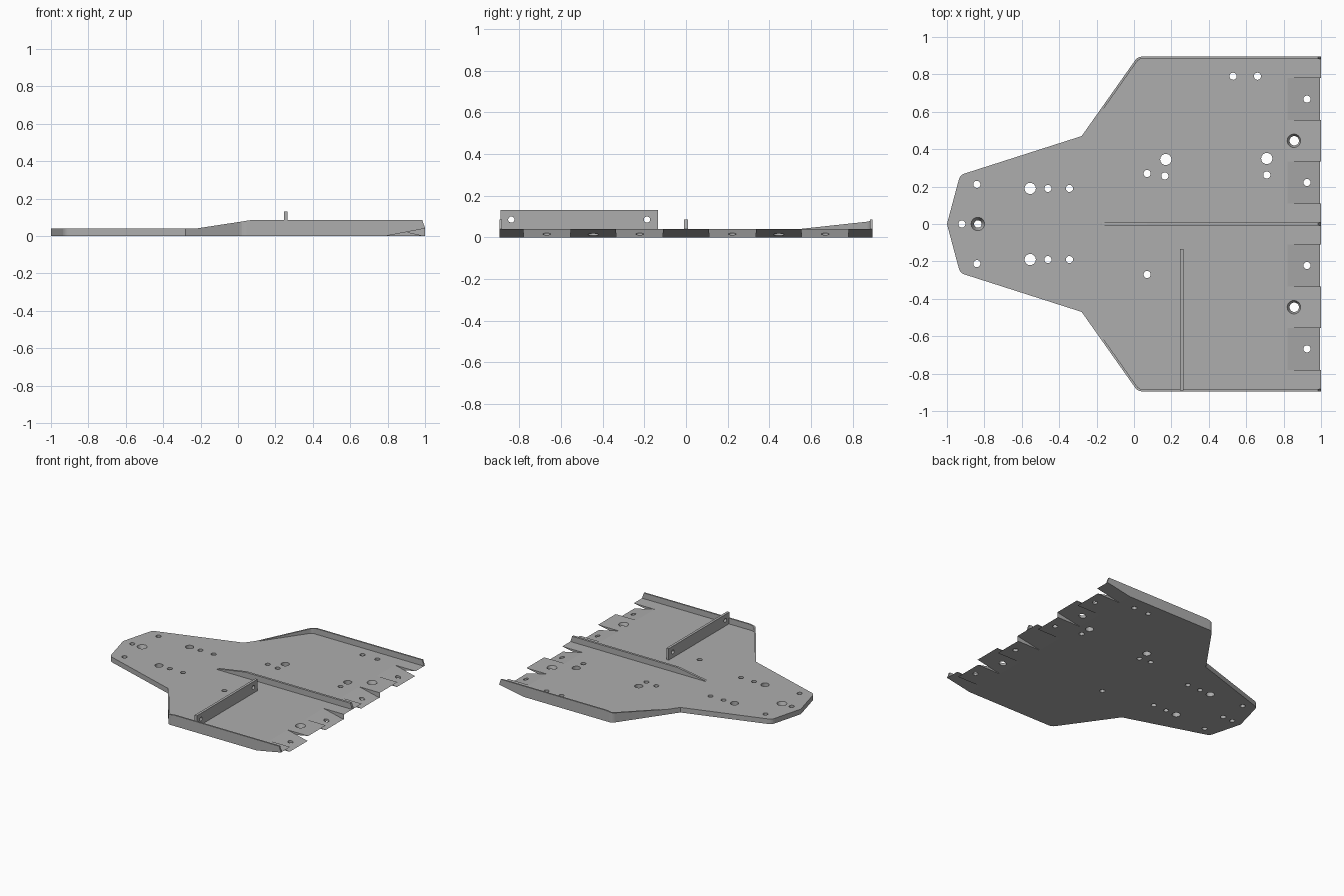
import bpy, bmesh, math
from mathutils import Vector, Matrix

cube = bpy.data.objects.get("Cube")
if cube:
    bpy.data.objects.remove(cube, do_unlink=True)

T = 0.04       # plate thickness
TOP = 0.085    # rail height
W = 0.895      # half width

grey = bpy.data.materials.new("plain grey")
grey.use_nodes = True
colour = (0.42, 0.42, 0.42, 1)
grey.diffuse_color = colour
grey.node_tree.nodes["Principled BSDF"].inputs["Base Color"].default_value = colour


def finish(name, bm):
    bmesh.ops.recalc_face_normals(bm, faces=bm.faces[:])
    mesh = bpy.data.meshes.new(name)
    bm.to_mesh(mesh)
    bm.free()
    mesh.materials.append(grey)
    ob = bpy.data.objects.new(name, mesh)
    bpy.context.collection.objects.link(ob)
    return ob


def add_prism(bm, points, direction):
    """Extrude a flat polygon of 3D points along a direction."""
    face = bm.faces.new([bm.verts.new(p) for p in points])
    new = bmesh.ops.extrude_face_region(bm, geom=[face])["geom"]
    bmesh.ops.translate(bm, vec=direction,
                        verts=[v for v in new if isinstance(v, bmesh.types.BMVert)])


def add_cone(bm, centre, r1, r2, depth, axis="Z"):
    turn = Matrix.Rotation(math.pi / 2, 4, "Y") if axis == "X" else Matrix()
    bmesh.ops.create_cone(bm, cap_ends=True, segments=24, radius1=r1, radius2=r2,
                          depth=depth, matrix=Matrix.Translation(centre) @ turn)


def cut(ob, bm):
    """Subtract a temporary cutter from an object and bake the result."""
    cutter = finish("cutter", bm)
    cutter.hide_render = True
    mod = ob.modifiers.new("cut", "BOOLEAN")
    mod.operation = "DIFFERENCE"
    mod.solver = "EXACT"
    mod.object = cutter
    graph = bpy.context.evaluated_depsgraph_get()
    baked = bpy.data.meshes.new_from_object(ob.evaluated_get(graph))
    ob.modifiers.clear()
    ob.data = baked
    bpy.data.objects.remove(cutter, do_unlink=True)


def rounded(before, corner, after, d=0.025, steps=4):
    """Points of a small curve that replaces a corner."""
    b, c, a = (Vector(p) for p in (before, corner, after))
    p, q = c + (b - c).normalized() * d, c + (a - c).normalized() * d
    return [p * (1 - t) ** 2 + c * 2 * t * (1 - t) + q * t * t
            for t in (i / steps for i in range(steps + 1))]


# Plate outline, one half then its mirror
nose, cheek, waist, shoulder, end = (
    Vector(p) for p in ((-1, 0), (-0.93, 0.262), (-0.28, 0.47), (0.02, W), (1, W)))
shoulder_arc = rounded(waist, shoulder, end)
half = rounded(nose, cheek, waist) + [waist] + shoulder_arc + [end]
outline = [nose] + half + [Vector((p.x, -p.y)) for p in reversed(half)]
bm = bmesh.new()
add_prism(bm, [(p.x, p.y, 0) for p in outline], (0, 0, T))
plate = finish("base_plate", bm)

# Edge tabs: alternate ones slope up from below or down from above
edges = [-1, -0.78, -0.555, -0.335, -0.11, 0.11, 0.335, 0.555, 0.78, 1]
under = [(0.79, 0), (1, T), (1.1, T + 0.019), (1.1, -0.1), (0.79, -0.1)]
over = [(0.82, T), (0.995, 0), (1.1, -0.024), (1.1, 0.1), (0.82, 0.1)]
for profile, first in ((under, 0), (over, 1)):
    bm = bmesh.new()
    for i in range(first, 9, 2):
        y0, y1 = edges[i], edges[i + 1]
        add_prism(bm, [(x, y0, z) for x, z in profile], (0, y1 - y0, 0))
    cut(plate, bm)

# Screw holes and countersunk holes
small, large = 0.019, 0.03
holes = [(-0.92, 0, small), (0.165, 0.257, small), (0.71, 0.262, small),
         (0.17, 0.345, large), (0.71, 0.35, large),
         (0.53, 0.79, small), (0.66, 0.79, small)]
for x, y, r in ((-0.84, 0.212, small), (-0.555, 0.19, large), (-0.46, 0.19, small),
                (-0.345, 0.19, small), (0.07, 0.27, small),
                (0.925, 0.668, small), (0.925, 0.222, small)):
    holes += [(x, y, r), (x, -y, r)]
bm = bmesh.new()
for x, y, r in holes:
    add_cone(bm, (x, y, T / 2), r, r, 0.2)
for x, y in ((-0.835, 0), (0.855, 0.445), (0.855, -0.445)):
    add_cone(bm, (x, y, T / 2), 0.016, 0.04, 0.06)
cut(plate, bm)


# Side rails that follow the outline and rise out of the plate
def rail_height(x):
    if x > 0.99:
        return T + 0.003
    return T + (TOP - T) * min(1, max(0.01, (x + 0.22) / 0.29))


start = waist.lerp(shoulder, 0.2)
path = [start] + shoulder_arc + [Vector((x, W)) for x in (0.07, 0.985, 1)]
for side, name in ((1, "left_rail"), (-1, "right_rail")):
    bm = bmesh.new()
    rings = []
    for i, p in enumerate(path):
        t = (path[min(i + 1, len(path) - 1)] - path[max(i - 1, 0)]).normalized()
        q = p + Vector((t.y, -t.x)) * 0.012
        h = rail_height(p.x)
        rings.append([bm.verts.new((v.x, v.y * side, z))
                      for v, z in ((p, T), (p, h), (q, h), (q, T))])
    for a, b in zip(rings, rings[1:]):
        for k in range(4):
            n = (k + 1) % 4
            bm.faces.new((a[k], a[n], b[n], b[k]))
    bm.faces.new(rings[0])
    bm.faces.new(rings[-1])
    finish(name, bm)

# Centre rib with a ramped nose
bm = bmesh.new()
rib = [(-0.18, T), (-0.17, 0.046), (0.07, TOP), (0.985, TOP), (1, T)]
add_prism(bm, [(x, -0.009, z) for x, z in rib], (0, 0.018, 0))
finish("centre_rib", bm)

# Upright cross plate with two holes
bm = bmesh.new()
add_prism(bm, [(0.245, y, z) for y, z in ((-0.89, T), (-0.135, T), (-0.135, 0.13), (-0.89, 0.13))],
          (0.02, 0, 0))
cross = finish("cross_plate", bm)
bm = bmesh.new()
for y in (-0.838, -0.187):
    add_cone(bm, (0.255, y, 0.085), 0.015, 0.015, 0.1, "X")
cut(cross, bm)
